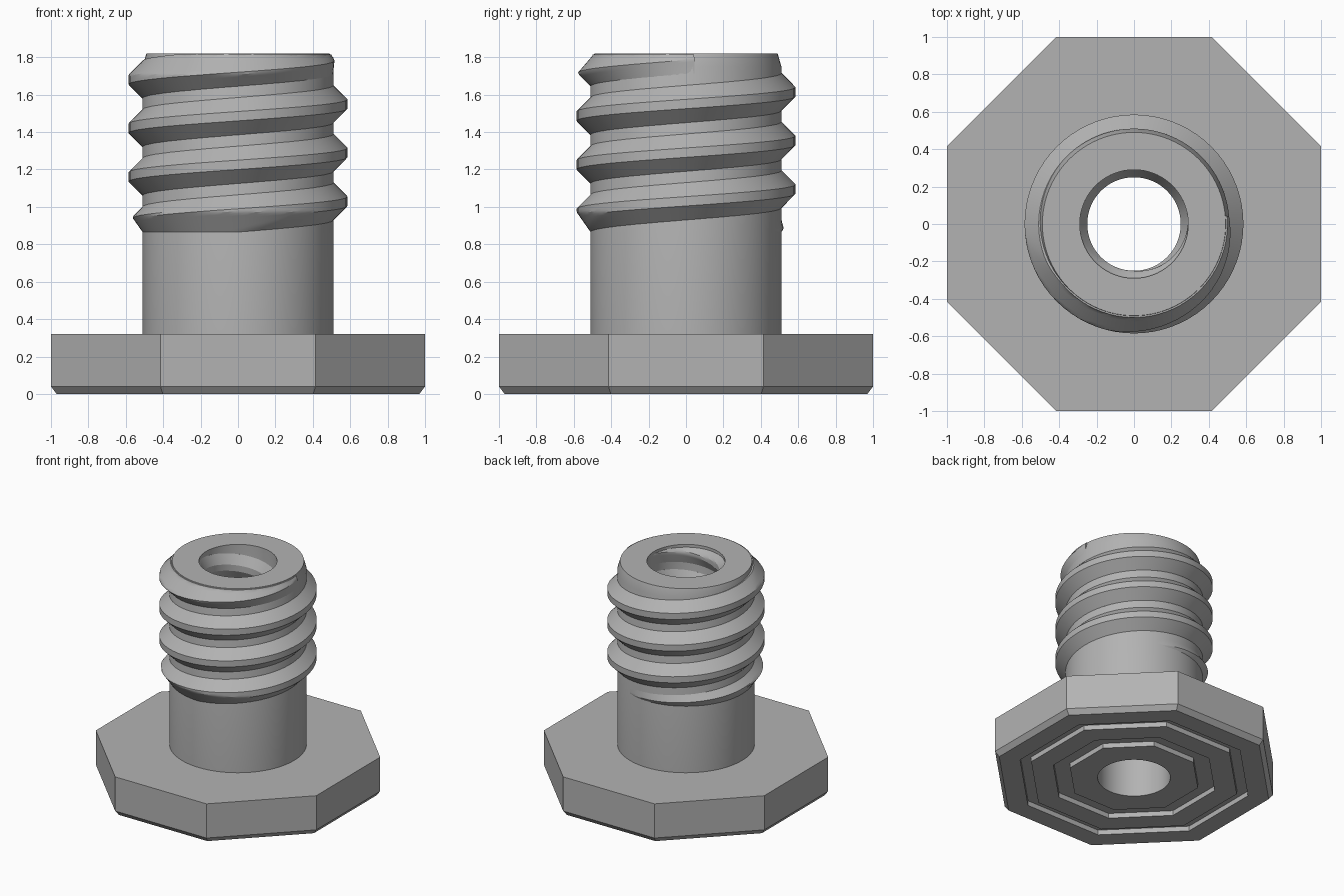
import bpy
import bmesh
from math import cos, sin, pi, radians

SEGMENTS = 96
PITCH = 0.26
CREST_AT_ZERO = 1.03   # crest height where the thread passes +x

old = bpy.data.objects.get("Cube")
if old:
    bpy.data.objects.remove(old, do_unlink=True)

# Single plain material
GREY = (0.45, 0.45, 0.45, 1)
grey = bpy.data.materials.new("plain grey")
grey.use_nodes = True
grey.diffuse_color = GREY
grey.node_tree.nodes["Principled BSDF"].inputs["Base Color"].default_value = GREY


def finish(name, bm):
    bmesh.ops.recalc_face_normals(bm, faces=bm.faces[:])
    mesh = bpy.data.meshes.new(name)
    bm.to_mesh(mesh)
    bm.free()
    obj = bpy.data.objects.new(name, mesh)
    bpy.context.collection.objects.link(obj)
    mesh.materials.append(grey)
    bpy.ops.object.select_all(action='DESELECT')
    obj.select_set(True)
    bpy.context.view_layer.objects.active = obj
    bpy.ops.object.shade_smooth_by_angle(angle=radians(25))
    return obj


def sweep(name, sections, closed):
    """Join a run of closed cross-sections into one solid."""
    bm = bmesh.new()
    rings = [[bm.verts.new(p) for p in section] for section in sections]
    count = len(rings)
    for i in range(count if closed else count - 1):
        a, b = rings[i], rings[(i + 1) % count]
        for j in range(len(a)):
            k = (j + 1) % len(a)
            bm.faces.new((a[j], b[j], b[k], a[k]))
    if not closed:
        bm.faces.new(rings[0])
        bm.faces.new(rings[-1])
    return finish(name, bm)


def circle(r, angle):
    return r


def octagon(apothem, angle):
    return apothem / cos((angle + pi / 8) % (pi / 4) - pi / 8)


def lathe(name, profile):
    sections = []
    for i in range(SEGMENTS):
        t = 2 * pi * i / SEGMENTS
        section = []
        for shape, size, z in profile:
            r = shape(size, t)
            section.append((r * cos(t), r * sin(t), z))
        sections.append(section)
    return sweep(name, sections, True)


def thread(name, root, height, low, high):
    """Helical ridge; a negative height makes it point inward."""
    side = 1 if height > 0 else -1
    depth = abs(height)
    half_crest, half_root = 0.025, 0.1
    offsets = [-half_root + half_root * i / 8 for i in range(17)]
    sections = []
    for step in range(-290, 1086, 5):
        t = radians(step)
        centre = CREST_AT_ZERO + PITCH * step / 360
        fade = max(0, min(1, (step + 290) / 90, (1085 - step) / 95))
        section = []
        for d in offsets:
            z = min(max(centre + d, low - 0.02), high - 0.005)
            ridge = depth * fade * min(1, (half_root - abs(d)) / (half_root - half_crest))
            # Conical lead-in and run-out
            ridge = min(ridge, (z - low) * 0.7, (high - z) * 0.86 - 0.02)
            r = root + side * max(ridge, -0.01)
            section.append((r * cos(t), r * sin(t), z))
        inner = root - side * 0.02
        for p in (section[-1], section[0]):
            section.append((inner * cos(t), inner * sin(t), p[2]))
        sections.append(section)
    return sweep(name, sections, False)


# Octagonal base with chamfered lower edge and grooved underside
base = [(circle, 0.27, 0.32), (octagon, 1, 0.32), (octagon, 1, 0.04), (octagon, 0.97, 0)]
for outer, inner in ((0.82, 0.74), (0.58, 0.46)):
    base += [(octagon, outer, 0), (octagon, outer, 0.04),
             (octagon, inner, 0.04), (octagon, inner, 0)]
base.append((circle, 0.27, 0))
lathe("octagonal_base", base)

# Hollow shaft with tapered tip
shaft = [(0.51, 0.32), (0.51, 1.75), (0.49, 1.82), (0.29, 1.82),
         (0.29, 0.9), (0.27, 0.85), (0.27, 0.32)]
lathe("hollow_shaft", [(circle, r, z) for r, z in shaft])

# Outer thread, and the matching ridge inside the bore
thread("outer_thread", 0.51, 0.075, 0.865, 1.82)
thread("bore_thread", 0.29, -0.04, 0.865, 1.82)
